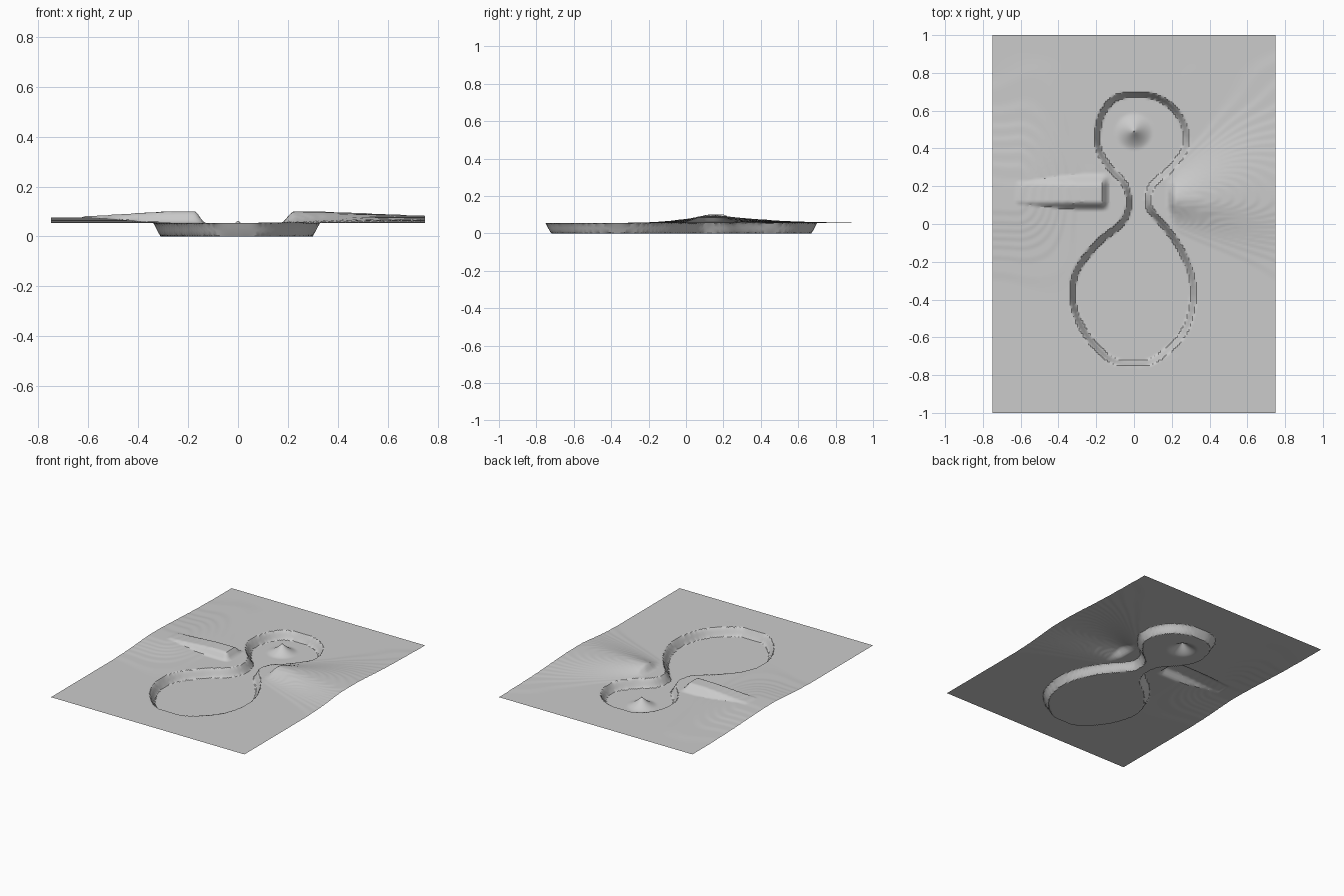
import bpy
import math
from mathutils import Vector, noise

cube = bpy.data.objects.get("Cube")
if cube:
    bpy.data.objects.remove(cube, do_unlink=True)

WIDTH, LENGTH, PLAIN = 1.5, 2.0, 0.055
COLS, ROWS = 150, 200
WALL = 0.028
STEP = 0.003

# Rim of the hourglass basin, clockwise from the back
RIM = [(0, .7), (.12, .685), (.22, .62), (.28, .52), (.285, .4), (.2, .28),
       (.11, .2), (.09, .1), (.17, 0), (.25, -.11), (.315, -.26), (.325, -.42),
       (.27, -.59), (.12, -.73), (0, -.75), (-.13, -.73), (-.26, -.6),
       (-.335, -.43), (-.32, -.25), (-.2, -.09), (-.08, .01), (-.04, .1),
       (-.06, .2), (-.14, .29), (-.205, .41), (-.19, .57), (-.11, .675)]


def smooth(a, b, v):
    t = min(1, max(0, (v - a) / (b - a)))
    return t * t * (3 - 2 * t)


def closed_spline(points, steps):
    """Catmull-Rom curve through a closed loop of points."""
    pts = [Vector(p) for p in points]
    n, out = len(pts), []
    for i in range(n):
        a, b, c, d = (pts[(i + k) % n] for k in (-1, 0, 1, 2))
        for s in range(steps):
            t = s / steps
            out.append((b * 2 + (c - a) * t + (a * 2 - b * 5 + c * 4 - d) * t ** 2
                        + (b * 3 - a - c * 3 + d) * t ** 3) / 2)
    return [(p.x, p.y) for p in out]


outline = closed_spline(RIM, 4)
edges = [(*p, *q) for p, q in zip(outline, outline[1:] + outline[:1])]


def depth_inside(x, y):
    """Distance inside the rim, zero outside."""
    if abs(x) > .36 or abs(y) > .78:
        return 0
    inside, best = False, 9
    for ax, ay, bx, by in edges:
        if (ay > y) != (by > y) and x < ax + (y - ay) * (bx - ax) / (by - ay):
            inside = not inside
        dx, dy = bx - ax, by - ay
        t = ((x - ax) * dx + (y - ay) * dy) / (dx * dx + dy * dy)
        t = min(1, max(0, t))
        best = min(best, (x - ax - t * dx) ** 2 + (y - ay - t * dy) ** 2)
    return math.sqrt(best) if inside else 0


def bell(y, centre, front, back):
    return math.exp(-((y - centre) / (front if y < centre else back)) ** 2 / 2)


def left_hill(x, y):
    # Spur fanning outwards, widening toward the border
    out = max(0, x - .2)
    crest = .045 - .018 * smooth(.3, .8, x)
    spread = bell(y, .13, .06 + .2 * out, .06 + .45 * out)
    return crest * smooth(.17, .225, x + .12 * min(0, y - .1)) * spread


def right_hill(x, y):
    # Crisp raised bank on a broad low swell
    swell = .021 * smooth(.25, .62, -x) * bell(y, .15, .2, .27)
    crest = .045 - .021 * smooth(.22, .7, -x)
    bank = smooth(.13, .175, -x) * (1 - smooth(.61, .66, -x))
    bank *= smooth(.07, .12, y) * (1 - smooth(.2, .27, y))
    return max(swell, crest * bank)


def terrain(x, y):
    h = left_hill(x, y) + right_hill(x, y)
    h += .0015 * noise.noise(Vector((x * 3, y * 4, .5)))
    # Soft terraces
    level = math.floor(h / STEP)
    return PLAIN + STEP * (level + smooth(.25, .75, h / STEP - level))


def height(x, y):
    inside = depth_inside(x, y)
    if not inside:
        return terrain(x, y)
    # Sloped wall, flat floor and a small peak
    wall = max(0, 1 - inside / WALL)
    r = math.hypot(x, y - .49)
    peak = .064 * max(0, 1 - r / .1) ** 1.6
    return terrain(x, y) * wall + peak


# Ground sheet
bpy.ops.mesh.primitive_grid_add(x_subdivisions=COLS, y_subdivisions=ROWS, size=1)
ground = bpy.context.object
ground.name = ground.data.name = "terrain_with_basin"
for v in ground.data.vertices:
    v.co.x *= WIDTH
    v.co.y *= LENGTH
    v.co.z = height(v.co.x, v.co.y)
ground.data.update()
bpy.ops.object.shade_smooth_by_angle(angle=math.radians(30))
